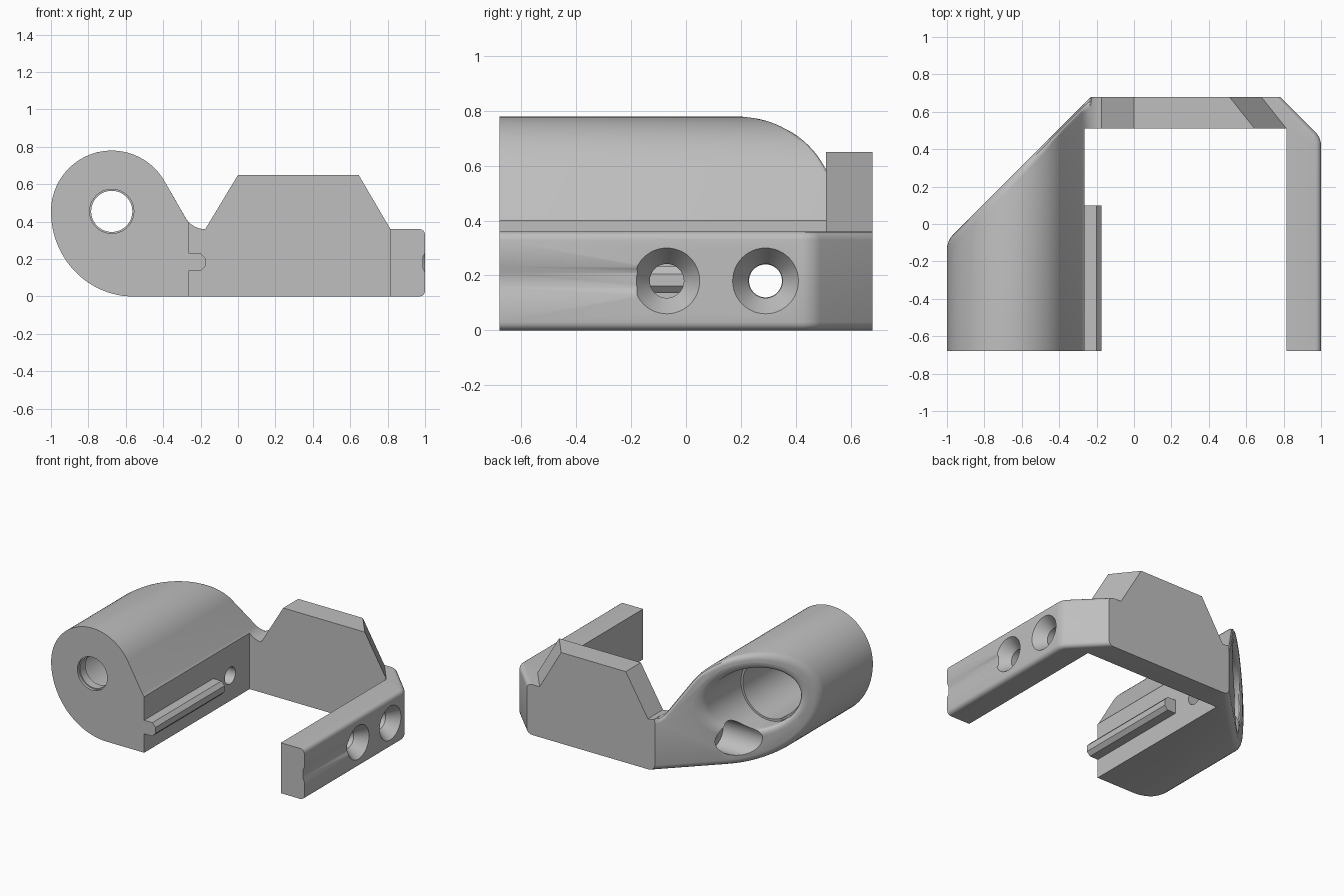
import bpy, bmesh
from math import sin, cos, pi, radians
from mathutils import Vector

if "Cube" in bpy.data.objects:
    bpy.data.objects.remove(bpy.data.objects["Cube"], do_unlink=True)

grey = bpy.data.materials.new("plain grey")
grey.use_nodes = True
grey.diffuse_color = (0.52, 0.52, 0.52, 1)
grey.node_tree.nodes["Principled BSDF"].inputs["Base Color"].default_value = grey.diffuse_color


def finish(name, bm):
    bmesh.ops.recalc_face_normals(bm, faces=bm.faces)
    mesh = bpy.data.meshes.new(name)
    bm.to_mesh(mesh)
    bm.free()
    mesh.materials.append(grey)
    obj = bpy.data.objects.new(name, mesh)
    bpy.context.collection.objects.link(obj)
    return obj


def loft(rings):
    """Closed solid through a list of equal-length rings of points."""
    bm = bmesh.new()
    rows = [[bm.verts.new(p) for p in ring] for ring in rings]
    n = len(rows[0])
    for a, b in zip(rows, rows[1:]):
        for i in range(n):
            j = (i + 1) % n
            bm.faces.new((a[i], a[j], b[j], b[i]))
    bm.faces.new(rows[0])
    bm.faces.new(rows[-1][::-1])
    bmesh.ops.recalc_face_normals(bm, faces=bm.faces)
    return bm


def along_y(pts, start, end):
    return loft([[(x, y, z) for x, z in pts] for y in (start, end)])


def along_z(pts, start, end):
    return loft([[(x, y, z) for x, y in pts] for z in (start, end)])


def circle(r, n=64):
    return [(r * cos(2 * pi * i / n), r * sin(2 * pi * i / n)) for i in range(n)]


def arc(cx, cy, rx, ry, start, end, n):
    angles = [radians(start + (end - start) * i / n) for i in range(n + 1)]
    return [(cx + rx * cos(a), cy + ry * sin(a)) for a in angles]


def turned_x(y, z, profile):
    """Turned cutter along x from (radius, x) pairs."""
    return loft([[(x, y + a, z + b) for a, b in circle(r, 48)] for r, x in profile])


def cut(obj, cutters):
    bpy.context.view_layer.objects.active = obj
    for bm in cutters:
        tool = finish("cutter", bm)
        tool.hide_render = True
        mod = obj.modifiers.new("cut", "BOOLEAN")
        mod.operation = "DIFFERENCE"
        mod.solver = "EXACT"
        mod.object = tool
        bpy.ops.object.modifier_apply(modifier=mod.name)
        bpy.data.objects.remove(tool, do_unlink=True)


def smooth(obj):
    bpy.ops.object.select_all(action="DESELECT")
    obj.select_set(True)
    bpy.context.view_layer.objects.active = obj
    bpy.ops.object.shade_smooth_by_angle(angle=radians(30))


BACK, INNER, FRONT = 0.68, 0.51, -0.68
CX, CZ = -0.675, 0.455        # barrel axis
SLANT = 0.91                  # slanted end lies on y = x + SLANT
SCREW_Z = 0.18

# Barrel body: teardrop profile with a fillet running into the cross wall
profile = arc(CX, CZ, 0.325, 0.325, 180, 30, 40)
profile += arc(-0.175, 0.482, 0.122, 0.122, 210, 270, 10)
profile += [(-0.175, 0)]
profile += arc(-0.56, CZ, 0.44, CZ, 270, 180, 24)[:-1]
bm = along_y(profile, FRONT, BACK)

# Slanted rear end with a rounded rim
normal = Vector((-1, 1, 0)).normalized()
result = bmesh.ops.bisect_plane(bm, geom=bm.verts[:] + bm.edges[:] + bm.faces[:],
                                plane_co=(0, SLANT, 0), plane_no=normal, clear_outer=True)
rim = [e for e in result["geom_cut"] if isinstance(e, bmesh.types.BMEdge)]
bmesh.ops.edgeloop_fill(bm, edges=rim)
bmesh.ops.recalc_face_normals(bm, faces=bm.faces)
bm.normal_update()
rounded = [e for e in rim if not all(v.co.y > BACK - 0.001 for v in e.verts)]
bmesh.ops.bevel(bm, geom=rounded, offset=0.04, segments=4, profile=0.5,
                affect="EDGES", clamp_overlap=False)
barrel = finish("barrel_body", bm)

# Stepped bore, flared mouth, screw hole with head pocket, open inner corner
bore = loft([[(CX + a, y, CZ + b) for a, b in circle(r)] for r, y in (
    (0.118, -0.8), (0.118, -0.66), (0.11, -0.66), (0.11, -0.6),
    (0.205, -0.6), (0.205, 0.03), (0.22, 0.03), (0.22, 0.8))])
flare = [(0.265 - 0.045 * cos(t * pi / 10), -0.045 + 0.045 * sin(t * pi / 10)) for t in range(6)]
mouth = loft([[(CX + a, CX + a + SLANT + d, CZ + b) for a, b in circle(r)]
              for r, d in [(0.219, -0.1)] + flare + [(0.265, 0.1)]])
screw = turned_x(0.29, SCREW_Z, [(0.06, -0.1), (0.06, -0.42), (0.11, -0.42), (0.11, -1.2)])
corner = along_y([(-0.265, -0.1), (0, -0.1), (0, 0.9), (-0.265, 0.9)], -0.9, INNER)
cut(barrel, [corner, bore, mouth, screw])
smooth(barrel)

# Guide tongue along the barrel's inner side
tongue = [(-0.265, 0.135), (-0.2, 0.135), (-0.175, 0.162),
          (-0.175, 0.205), (-0.2, 0.232), (-0.265, 0.232)]
finish("guide_tongue", along_y(tongue, FRONT, 0.1))

# Cross wall and side arm in one L-shaped piece, outer edges rounded
plan = [(1, FRONT)] + arc(0.9, 0.419, 0.1, 0.1, 0, 45, 8)
plan += [(0.78, BACK), (-0.175, BACK), (-0.175, INNER), (0.815, INNER), (0.815, FRONT)]
bm = along_z(plan, 0, 0.36)
outer = {e for f in bm.faces if f.normal.x > 0.3 and f.calc_center_median().x > 0.8
         for e in f.edges if abs(e.verts[0].co.z - e.verts[1].co.z) < 0.01}
bmesh.ops.bevel(bm, geom=list(outer), offset=0.03, segments=4, profile=0.5,
                affect="EDGES", clamp_overlap=False)
arm = finish("wall_and_arm", bm)

# Countersunk screw holes and a shallow groove on the arm's outer face
sink = [(0.062, 0.7), (0.062, 0.92), (0.12, 1.0), (0.12, 1.1)]
groove = along_y([(1.1, 0.13), (1.0, 0.13), (0.988, 0.155),
                  (0.988, 0.21), (1.0, 0.232), (1.1, 0.232)], -0.9, -0.15)
cut(arm, [groove] + [turned_x(y, SCREW_Z, sink) for y in (-0.07, 0.29)])
smooth(arm)

# Raised plate on the wall, its outer end skewed
rings = []
for y, shift in ((INNER, 0), (BACK, 0.135)):
    rings.append([(-0.175, y, 0.36), (0, y, 0.65), (0.645 - shift, y, 0.65), (0.815 - shift, y, 0.36)])
finish("raised_plate", loft(rings))
